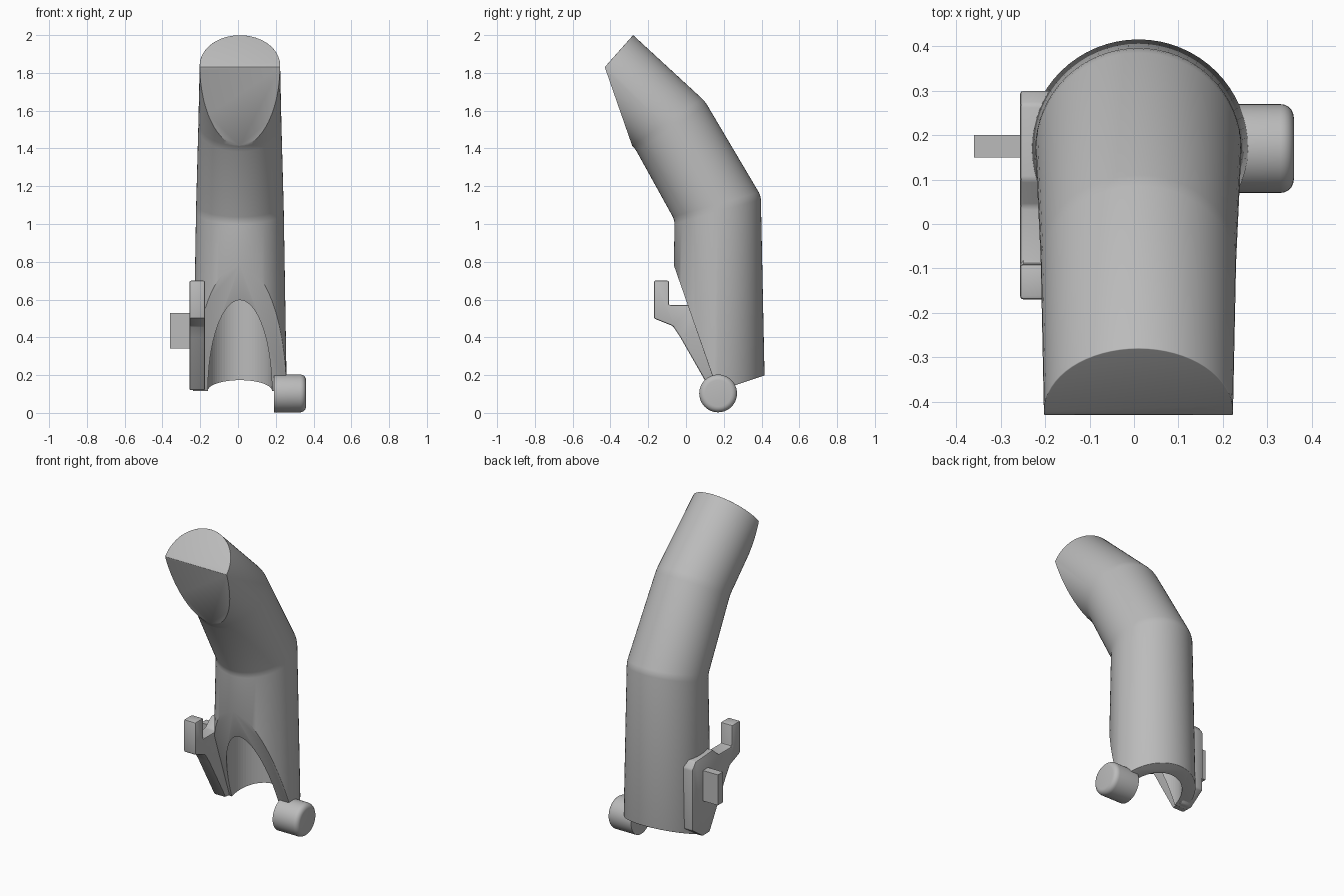
import bpy, bmesh, math
from mathutils import Vector

cube = bpy.data.objects.get("Cube")
if cube:
    bpy.data.objects.remove(cube, do_unlink=True)

grey = bpy.data.materials.new("plain grey")
grey.use_nodes = True
grey.diffuse_color = (0.5, 0.5, 0.5, 1)
grey.node_tree.nodes["Principled BSDF"].inputs["Base Color"].default_value = (0.5, 0.5, 0.5, 1)

CX, CY = 0.01, 0.17   # axis of the straight lower tube


def finish(bm, name, angle=32):
    bmesh.ops.recalc_face_normals(bm, faces=bm.faces)
    mesh = bpy.data.meshes.new(name)
    bm.to_mesh(mesh)
    bm.free()
    mesh.materials.append(grey)
    obj = bpy.data.objects.new(name, mesh)
    bpy.context.collection.objects.link(obj)
    bpy.ops.object.select_all(action='DESELECT')
    obj.select_set(True)
    bpy.context.view_layer.objects.active = obj
    bpy.ops.object.shade_smooth_by_angle(angle=math.radians(angle))
    return obj


def bevel(bm, edges, width, segments=3):
    bmesh.ops.bevel(bm, geom=edges, offset=width, segments=segments,
                    profile=0.5, affect='EDGES', clamp_overlap=True)


def sharp(e, degrees=30):
    return len(e.link_faces) == 2 and e.calc_face_angle(0) > math.radians(degrees)


def loft(rings, sides=64):
    """Tube through (centre y, centre z, half y, half z, half x) rings."""
    bm = bmesh.new()
    loops = []
    for y, z, hy, hz, hx in rings:
        turns = [2 * math.pi * i / sides for i in range(sides)]
        loops.append([bm.verts.new((CX + hx * math.cos(t), y + hy * math.sin(t),
                                    z + hz * math.sin(t))) for t in turns])
    for a, b in zip(loops, loops[1:]):
        for i in range(sides):
            j = (i + 1) % sides
            bm.faces.new((a[i], a[j], b[j], b[i]))
    bm.faces.new(loops[0][::-1])
    bm.faces.new(loops[-1])
    bmesh.ops.recalc_face_normals(bm, faces=bm.faces)
    return bm, loops


def slice_off(bm, point, normal):
    """Remove everything on the normal's side and close the cut."""
    geom = bm.verts[:] + bm.edges[:] + bm.faces[:]
    cut = bmesh.ops.bisect_plane(bm, geom=geom, dist=1e-5, plane_co=point,
                                 plane_no=normal, clear_outer=True)
    edges = [e for e in cut["geom_cut"] if isinstance(e, bmesh.types.BMEdge)]
    bmesh.ops.contextual_create(bm, geom=edges)


def slab(name, profile, x0, x1, width):
    """Side profile in (y, z) extruded across x."""
    bm = bmesh.new()
    face = bm.faces.new([bm.verts.new((x0, y, z)) for y, z in profile])
    ext = bmesh.ops.extrude_face_region(bm, geom=[face])
    bmesh.ops.translate(bm, vec=(x1 - x0, 0, 0),
                        verts=[v for v in ext["geom"] if isinstance(v, bmesh.types.BMVert)])
    bmesh.ops.recalc_face_normals(bm, faces=bm.faces)
    if width:
        bevel(bm, [e for e in bm.edges if sharp(e)], width, 2)
    return finish(bm, name)


# Bent tube body in three straight lengths
bm, loops = loft([(CY, 0.0, 0.25, 0, 0.25),
                  (0.168, 1.085, 0.228, 0.065, 0.232),
                  (-0.085, 1.525, 0.185, 0.125, 0.22),
                  (-0.422, 1.84, 0.142, 0.16, 0.213)])
joints = [e for ring in loops[1:3] for e in bm.edges
          if e.verts[0] in ring and e.verts[1] in ring]
bevel(bm, joints, 0.02, 2)

# Flat pad at the tip, then two slanted cuts forming the open lower end
slice_off(bm, Vector((0, -0.28, 1.4)), Vector((0, -0.43, -0.15)))
slice_off(bm, Vector((0, -0.07, 0.39)), Vector((0, -0.2, -0.17)))
slice_off(bm, Vector((0, 0.42, 0.2)), Vector((0, 0.05, -0.15)))
rims = [e for e in bm.edges if sharp(e)
        and (all(v.co.z < 0.45 for v in e.verts) or all(v.co.z > 1.82 for v in e.verts))]
bevel(bm, rims, 0.015)
body = finish(bm, "bent_body")

# Round bore in the lower end
bpy.ops.mesh.primitive_cylinder_add(vertices=64, radius=0.17, depth=1.0, location=(CX, CY, 0.45))
cutter = bpy.context.object
cutter.name = "bore_cutter"
cutter.hide_render = True
cutter.data.materials.append(grey)
bpy.context.view_layer.objects.active = body
mod = body.modifiers.new("bore", 'BOOLEAN')
mod.operation = 'DIFFERENCE'
mod.solver = 'EXACT'
mod.object = cutter
bpy.ops.object.modifier_apply(modifier=mod.name)
bpy.data.objects.remove(cutter, do_unlink=True)
bpy.ops.object.select_all(action='DESELECT')
body.select_set(True)
bpy.ops.object.shade_smooth_by_angle(angle=math.radians(32))

# Side pivot barrel with rounded outer rim
bpy.ops.mesh.primitive_cylinder_add(vertices=48, radius=0.1, depth=0.17,
                                    location=(0.275, CY, 0.103), rotation=(0, math.pi / 2, 0))
barrel = bpy.context.object
barrel.name = "pivot_barrel"
barrel.data.materials.append(grey)
bm = bmesh.new()
bm.from_mesh(barrel.data)
bevel(bm, [e for e in bm.edges if sharp(e, 60) and all(v.co.z > 0 for v in e.verts)], 0.03, 5)
bm.to_mesh(barrel.data)
bm.free()
bpy.ops.object.shade_smooth_by_angle(angle=math.radians(32))

# Side plate with upturned hook, and the small tab on its outer face
slab("hook_plate", [(0.3, 0.19), (0.3, 0.57), (0.27, 0.61), (0.1, 0.62), (0.04, 0.57),
                    (-0.09, 0.57), (-0.09, 0.7), (-0.17, 0.7), (-0.17, 0.5), (-0.07, 0.46),
                    (-0.03, 0.4), (0.13, 0.12), (0.2, 0.12)], -0.257, -0.175, 0.008)
slab("side_tab", [(0.15, 0.34), (0.2, 0.34), (0.2, 0.53), (0.15, 0.53)], -0.36, -0.25, 0)
